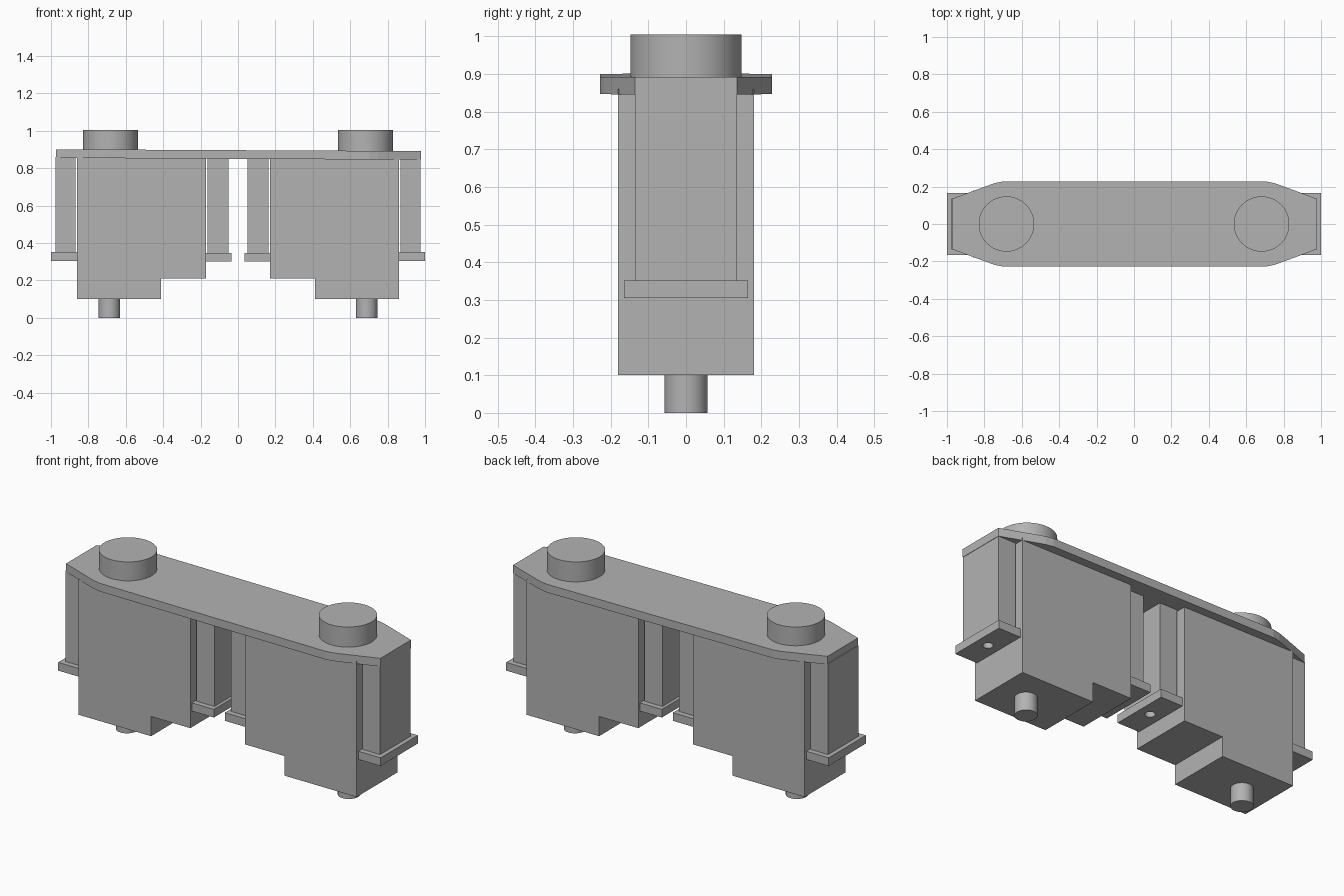
import bpy
import bmesh

cube = bpy.data.objects.get("Cube")
if cube:
    bpy.data.objects.remove(cube, do_unlink=True)

grey = bpy.data.materials.new("plain grey")
grey.use_nodes = True
GREY = (0.45, 0.45, 0.45, 1)
grey.diffuse_color = GREY
grey.node_tree.nodes["Principled BSDF"].inputs["Base Color"].default_value = GREY


def prism(name, outline, offset):
    """Extrude a closed outline along the offset vector."""
    bm = bmesh.new()
    face = bm.faces.new([bm.verts.new(p) for p in outline])
    result = bmesh.ops.extrude_face_region(bm, geom=[face])
    verts = [g for g in result["geom"] if isinstance(g, bmesh.types.BMVert)]
    bmesh.ops.translate(bm, verts=verts, vec=offset)
    bmesh.ops.recalc_face_normals(bm, faces=bm.faces)
    mesh = bpy.data.meshes.new(name)
    bm.to_mesh(mesh)
    bm.free()
    mesh.materials.append(grey)
    obj = bpy.data.objects.new(name, mesh)
    bpy.context.collection.objects.link(obj)
    return obj


def box(name, xs, half_y, z0, z1):
    x0, x1 = sorted(xs)
    outline = [(x0, -half_y, z0), (x1, -half_y, z0), (x1, half_y, z0), (x0, half_y, z0)]
    return prism(name, outline, (0, 0, z1 - z0))


def cylinder(name, x, radius, z0, z1, sides=48):
    bpy.ops.mesh.primitive_cylinder_add(vertices=sides, radius=radius, depth=z1 - z0,
                                        location=(x, 0, (z0 + z1) / 2))
    obj = bpy.context.object
    obj.name = name
    obj.data.materials.append(grey)
    bpy.ops.object.shade_smooth_by_angle()
    return obj


def drill(obj, cutter):
    mod = obj.modifiers.new("screw hole", "BOOLEAN")
    mod.operation = "DIFFERENCE"
    mod.solver = "EXACT"
    mod.object = cutter
    bpy.context.view_layer.objects.active = obj
    bpy.ops.object.modifier_apply(modifier=mod.name)


# Two mirrored modules hanging under the bridge plate
for side, s in (("right", -1), ("left", 1)):
    # Stepped body
    profile = [(0.17, 0.21), (0.413, 0.21), (0.413, 0.10), (0.862, 0.10), (0.862, 0.86), (0.17, 0.86)]
    prism(f"{side}_body", [(s * x, -0.18, z) for x, z in profile], (0, 0.36, 0))

    # Button above, pin below
    cylinder(f"{side}_button", s * 0.682, 0.148, 0.87, 1.005)
    cylinder(f"{side}_pin", s * 0.688, 0.057, 0, 0.11)

    # End posts, each standing on a foot with a screw hole
    for where, post_x, foot_x, hole_x, z in (
            ("outer", (0.868, 0.976), (0.862, 1.0), 0.931, 0.305),
            ("inner", (0.052, 0.162), (0.034, 0.17), 0.102, 0.30)):
        post = box(f"{side}_{where}_post", [s * x for x in post_x], 0.135, z + 0.04, 0.86)
        foot = box(f"{side}_{where}_foot", [s * x for x in foot_x], 0.165, z, z + 0.046)
        cutter = cylinder("hole_cutter", s * hole_x, 0.026, z - 0.05, z + 0.15, 24)
        cutter.hide_render = True
        drill(post, cutter)
        drill(foot, cutter)
        bpy.data.objects.remove(cutter, do_unlink=True)

# Bridge plate with tapered ends, sloping slightly down towards its left
edge = [(0.975, 0.135), (0.78, 0.207), (0.745, 0.219), (0.70, 0.228)]
half = edge + [(-x, y) for x, y in reversed(edge)]
outline = half + [(x, -y) for x, y in reversed(half)]
prism("bridge_plate", [(x + 0.003, y, 0.85 - 0.005 * x) for x, y in outline], (0, 0, 0.046))
